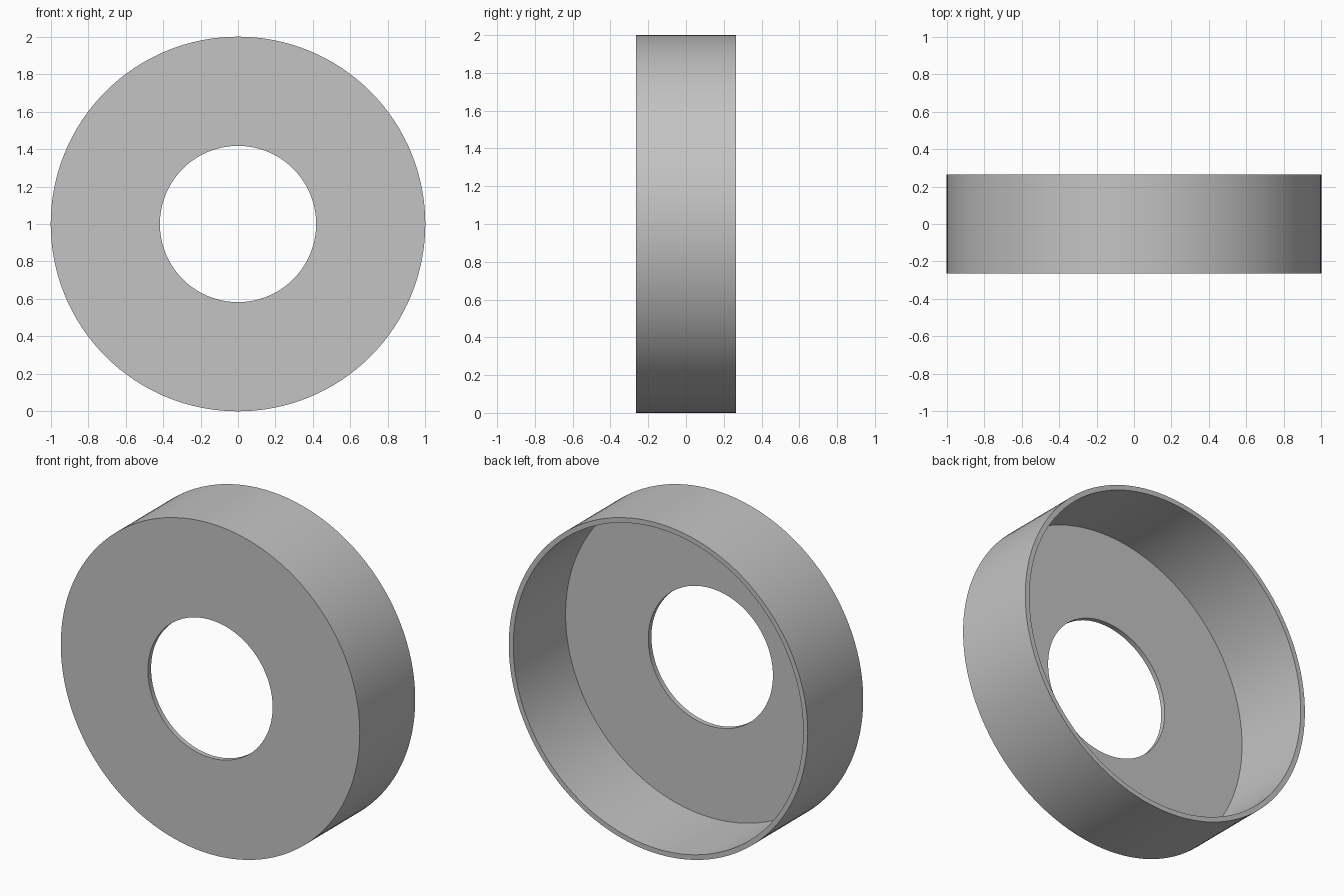
import bpy
import bmesh
from math import radians, tau
from mathutils import Matrix, Vector

cube = bpy.data.objects.get("Cube")
if cube:
    bpy.data.objects.remove(cube, do_unlink=True)

OUTER, HOLE, HALF_DEPTH, WALL, SIDES = 1.0, 0.417, 0.265, 0.03, 128

# Plain grey finish
grey = bpy.data.materials.new("plain_grey")
grey.use_nodes = True
colour = (0.55, 0.55, 0.55, 1)
grey.diffuse_color = colour
grey.node_tree.nodes["Principled BSDF"].inputs["Base Color"].default_value = colour

# Closed cross-section (radius, y): front plate with a hole, and a rim open at the back
front, back = -HALF_DEPTH, HALF_DEPTH
profile = [
    (HOLE, front), (OUTER, front), (OUTER, back),
    (OUTER - WALL, back), (OUTER - WALL, front + WALL), (HOLE, front + WALL),
]

# Spin the section around the y axis
bm = bmesh.new()
rings = []
for i in range(SIDES):
    turn = Matrix.Rotation(tau * i / SIDES, 3, "Y")
    rings.append([bm.verts.new(turn @ Vector((r, y, 0)) + Vector((0, 0, OUTER)))
                  for r, y in profile])
for i, ring in enumerate(rings):
    following = rings[(i + 1) % SIDES]
    for j in range(len(profile)):
        k = (j + 1) % len(profile)
        bm.faces.new((ring[j], ring[k], following[k], following[j]))
bmesh.ops.recalc_face_normals(bm, faces=bm.faces)

mesh = bpy.data.meshes.new("flanged_ring")
bm.to_mesh(mesh)
bm.free()
mesh.materials.append(grey)
ring_cap = bpy.data.objects.new("flanged_ring", mesh)
bpy.context.collection.objects.link(ring_cap)

# Smooth curved walls, sharp rims
bpy.context.view_layer.objects.active = ring_cap
ring_cap.select_set(True)
bpy.ops.object.shade_smooth_by_angle(angle=radians(30))
